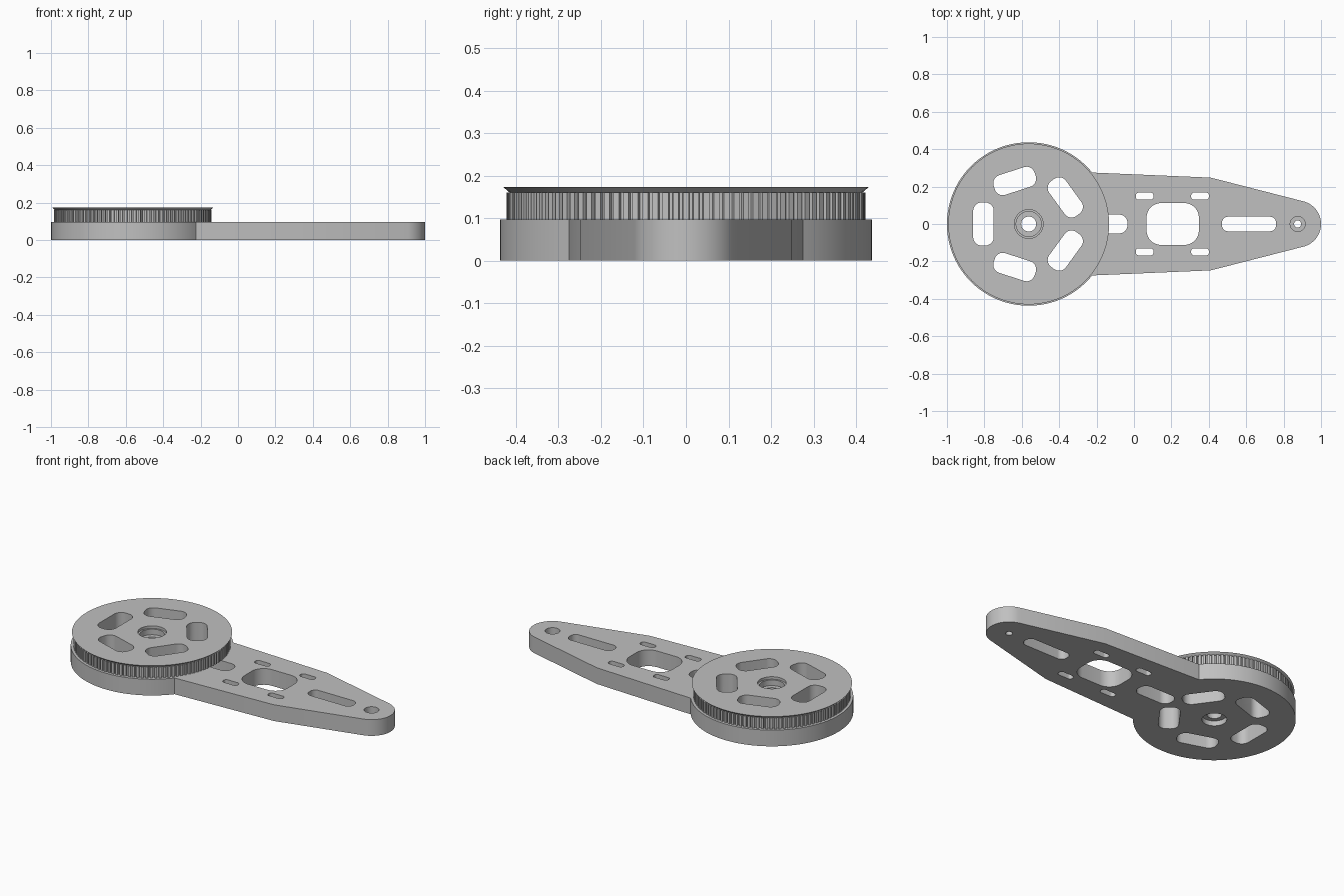
import bpy, bmesh
from math import cos, sin, pi, radians, sqrt
from mathutils import Vector, Matrix

if "Cube" in bpy.data.objects:
    bpy.data.objects.remove(bpy.data.objects["Cube"], do_unlink=True)

grey = bpy.data.materials.new("grey plastic")
grey.use_nodes = True
colour = (0.53, 0.53, 0.53, 1)
grey.diffuse_color = colour
grey.node_tree.nodes["Principled BSDF"].inputs["Base Color"].default_value = colour

HUB_X, HUB_R = -0.563, 0.437
PLATE_TOP, TEETH_TOP, TOP = 0.096, 0.16, 0.173
TIP_X, TIP_R = 0.875, 0.125


def arc(cx, cy, r, start, end, n):
    angles = [radians(start + (end - start) * i / n) for i in range(n + 1)]
    return [(cx + r * cos(a), cy + r * sin(a)) for a in angles]


def circle(cx, r, n=64):
    return arc(cx, 0, r, 0, 360, n)[:-1]


def slot(cx, cy, length, width, r, turn=0, pivot=0):
    """Rounded rectangle, optionally turned about a point on the x axis."""
    points = []
    for k, (sx, sy) in enumerate([(1, 1), (-1, 1), (-1, -1), (1, -1)]):
        points += arc(cx + sx * (length / 2 - r), cy + sy * (width / 2 - r),
                      r, 90 * k, 90 * k + 90, 8)
    spin = Matrix.Rotation(radians(turn), 2)
    centre = Vector((pivot, 0))
    return [tuple(spin @ (Vector(p) - centre) + centre) for p in points]


def loft(bm, layers):
    """Closed solid through (outline, height) layers."""
    rings = [[bm.verts.new((x, y, z)) for x, y in outline] for outline, z in layers]
    for low, high in zip(rings, rings[1:]):
        for i in range(len(low)):
            bm.faces.new((low[i - 1], low[i], high[i], high[i - 1]))
    bm.faces.new(rings[0][::-1])
    bm.faces.new(rings[-1])


def make(name, solids):
    bm = bmesh.new()
    for layers in solids:
        loft(bm, layers)
    bmesh.ops.recalc_face_normals(bm, faces=bm.faces)
    mesh = bpy.data.meshes.new(name)
    bm.to_mesh(mesh)
    bm.free()
    mesh.materials.append(grey)
    obj = bpy.data.objects.new(name, mesh)
    bpy.context.collection.objects.link(obj)
    return obj


def select(obj):
    bpy.ops.object.select_all(action='DESELECT')
    obj.select_set(True)
    bpy.context.view_layer.objects.active = obj


def cut(obj, cutter):
    select(obj)
    mod = obj.modifiers.new("holes", 'BOOLEAN')
    mod.operation = 'DIFFERENCE'
    mod.solver = 'EXACT'
    mod.object = cutter
    bpy.ops.object.modifier_apply(modifier=mod.name)


def through(outline, top=0.3):
    return [(outline, -0.1), (outline, top)]


# Arm plate: large round hub, tapering sides and a rounded tip
neck_y = 0.272
neck_angle = 39
shoulder = (0.41, 0.248)
outline = arc(HUB_X, 0, HUB_R, neck_angle, 360 - neck_angle, 72)
outline += [(shoulder[0], -shoulder[1])]
outline += arc(TIP_X, 0, TIP_R, -75, 75, 28)
outline += [shoulder]
plate = make("arm_plate", [[(outline, 0), (outline, PLATE_TOP)]])

# Toothed belt ring
TEETH = 110
teeth = []
for i in range(TEETH):
    for offset, r in ((-0.28, 0.422), (0.28, 0.422), (0.34, 0.411), (0.66, 0.411)):
        a = 2 * pi * (i + offset) / TEETH
        teeth.append((HUB_X + r * cos(a), r * sin(a)))
belt_ring = make("toothed_belt_ring", [[(teeth, PLATE_TOP), (teeth, TEETH_TOP)]])

# Flared flange on top of the teeth
flange = make("pulley_flange", [[(circle(HUB_X, 0.415, 96), TEETH_TOP),
                                 (circle(HUB_X, 0.43, 96), TOP)]])

# Hub openings: five slots and a stepped bearing bore
hub_solids = [through(slot(HUB_X - 0.242, 0, 0.11, 0.23, 0.045, 72 * k, HUB_X))
              for k in range(5)]
bore = [(0.067, -0.1), (0.067, 0.03), (0.04, 0.03), (0.04, 0.125),
        (0.067, 0.125), (0.067, 0.158), (0.077, 0.158), (0.077, 0.3)]
hub_solids.append([(circle(HUB_X, r, 48), z) for r, z in bore])
hub_cutter = make("hub_cutter", hub_solids)

# Arm openings: motor hole, slots and a countersunk tip hole
arm_solids = [through(slot(0.207, 0, 0.28, 0.224, 0.078)),
              through(slot(0.615, 0, 0.29, 0.078, 0.033)),
              through(slot(-0.15, 0, 0.23, 0.1, 0.043))]
for x in (0.057, 0.353):
    for side in (1, -1):
        arm_solids.append(through(slot(x, side * 0.149, 0.095, 0.038, 0.016)))
tip_bore = [(0.019, -0.1), (0.019, 0.04), (0.04, 0.04), (0.04, 0.3)]
arm_solids.append([(circle(TIP_X, r, 32), z) for r, z in tip_bore])
arm_cutter = make("arm_cutter", arm_solids)

cut(plate, arm_cutter)
for part in (plate, belt_ring, flange):
    cut(part, hub_cutter)
for cutter in (hub_cutter, arm_cutter):
    bpy.data.objects.remove(cutter, do_unlink=True)

# Smooth the round walls and keep the edges crisp
for part in (plate, belt_ring, flange):
    select(part)
    bpy.ops.object.shade_smooth_by_angle(angle=radians(25))
